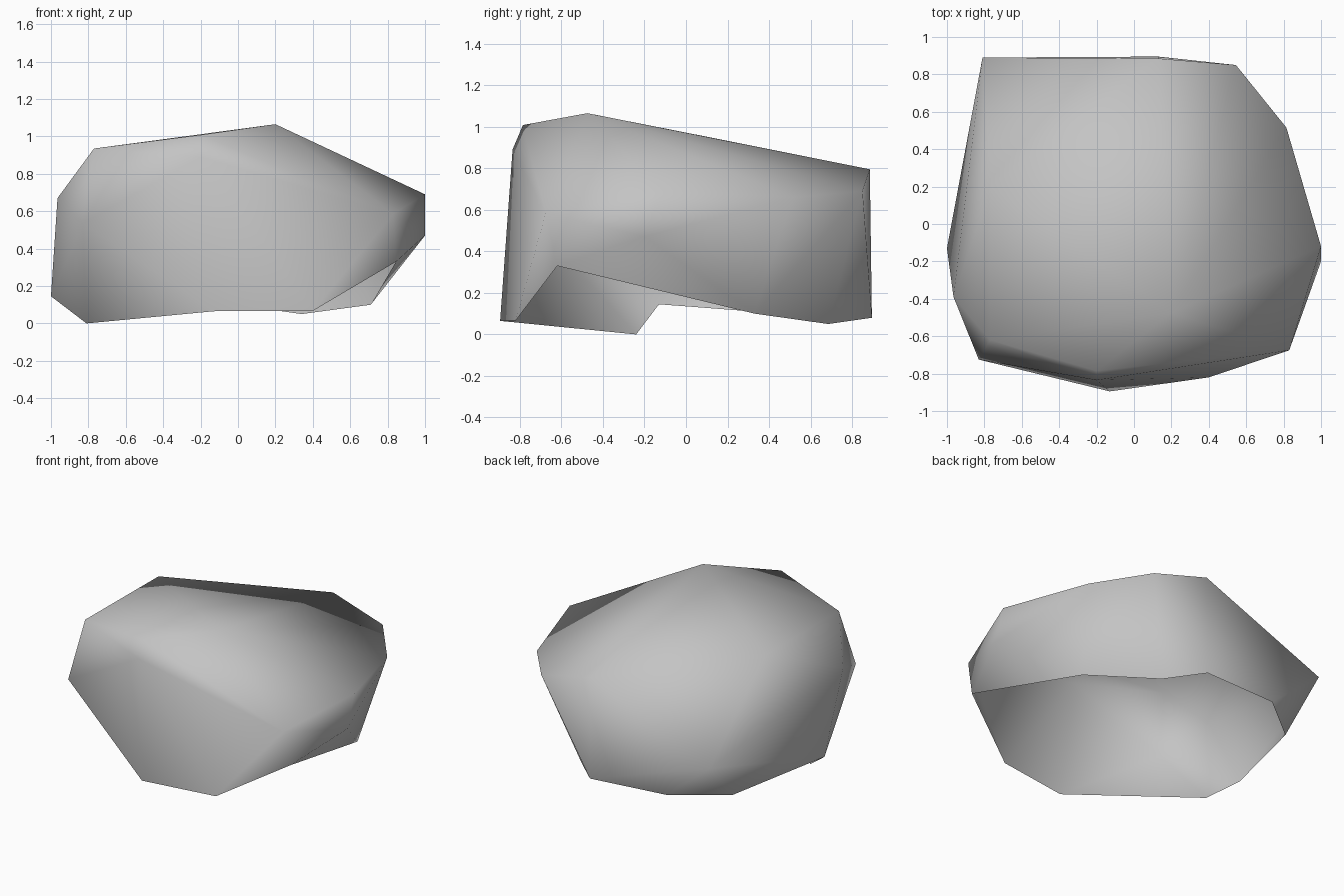
import bpy
import bmesh
from mathutils import Vector

default_cube = bpy.data.objects.get("Cube")
if default_cube:
    bpy.data.objects.remove(default_cube, do_unlink=True)

# Corner points of the boulder, in loops from the ground up
ground_rim = [(-.13, -.895, .065), (.4, -.82, .067), (.845, -.62, .33),
              (.71, .33, .1), (.34, .685, .05), (.13, .895, .08),
              (-.45, .85, .1), (-.78, .59, .09), (-1, -.13, .145),
              (-.81, -.24, 0)]
waist = [(-.83, -.725, .535), (.83, -.675, .585), (1, -.2, .47),
         (1, -.12, .69), (.815, .515, .66), (.545, .85, .69),
         (-.81, .89, .4), (-.965, -.39, .67)]
crown = [(-.77, -.62, .935), (-.2, -.835, .89), (-.2, -.785, 1.008),
         (.2, -.475, 1.065), (-.765, .2, .932), (.13, .885, .795)]


def make_material(name, colour):
    material = bpy.data.materials.new(name)
    material.use_nodes = True
    material.diffuse_color = colour
    shader = next(n for n in material.node_tree.nodes if n.type == 'BSDF_PRINCIPLED')
    shader.inputs["Base Color"].default_value = colour
    shader.inputs["Roughness"].default_value = 0.9
    return material


# Wrap a faceted skin around the points
bm = bmesh.new()
rim_verts = {bm.verts.new(Vector(p)) for p in ground_rim}
for point in waist + crown:
    bm.verts.new(Vector(point))
bmesh.ops.convex_hull(bm, input=list(bm.verts), use_existing_faces=False)
bmesh.ops.recalc_face_normals(bm, faces=list(bm.faces))
bm.normal_update()

# Open the underside, where every corner belongs to the ground rim
underside = [f for f in bm.faces
             if f.normal.z < -.3 and all(v in rim_verts for v in f.verts)]
bmesh.ops.delete(bm, geom=underside, context='FACES')
loose = [v for v in bm.verts if not v.link_faces]
bmesh.ops.delete(bm, geom=loose, context='VERTS')

# Shade the whole stone softly
for face in bm.faces:
    face.smooth = True

mesh = bpy.data.meshes.new("boulder")
bm.to_mesh(mesh)
bm.free()
boulder = bpy.data.objects.new("boulder", mesh)
bpy.context.collection.objects.link(boulder)
mesh.materials.append(make_material("stone grey", (.55, .55, .55, 1)))
